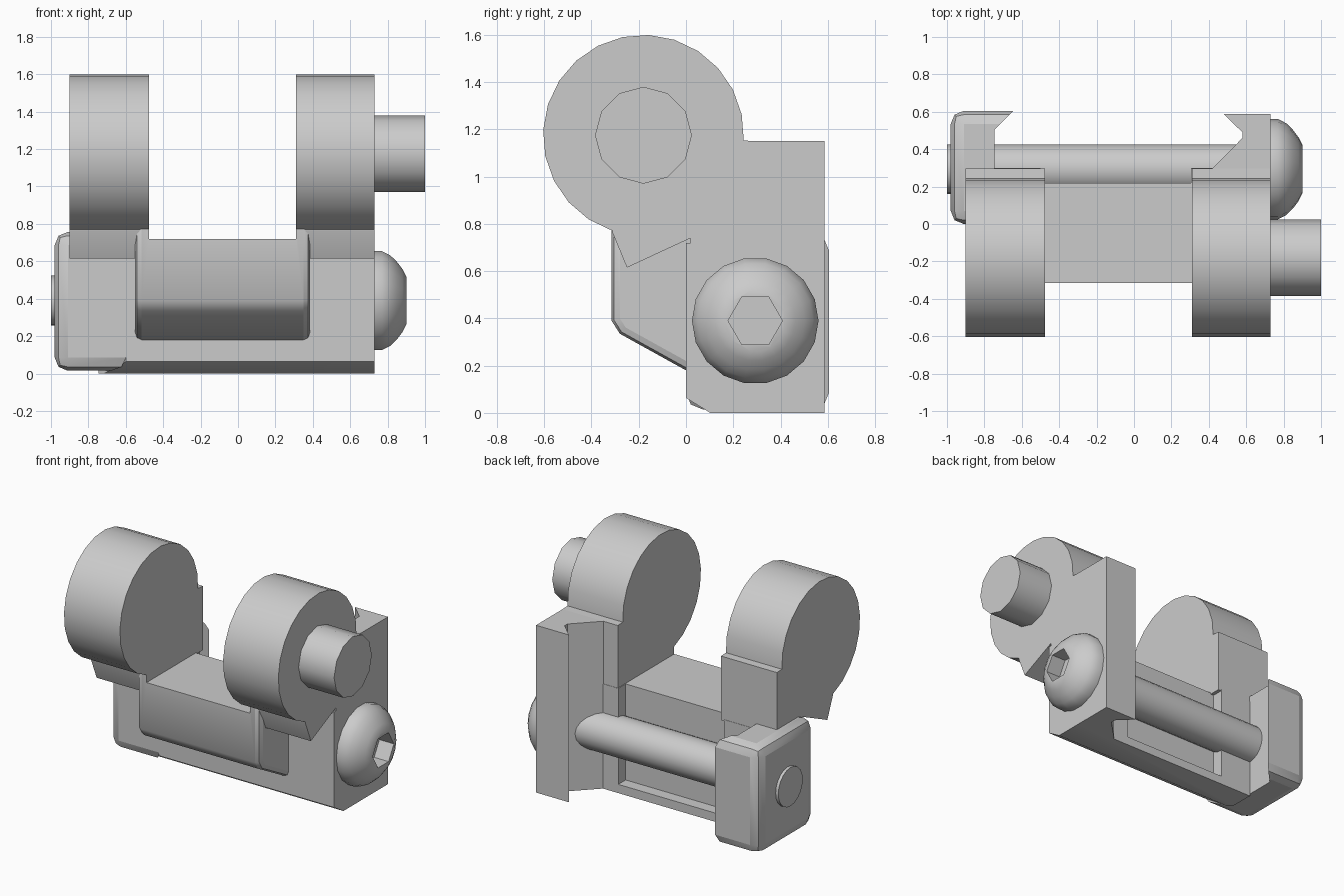
import bpy, bmesh
from math import sin, cos, pi, radians

if "Cube" in bpy.data.objects:
    bpy.data.objects.remove(bpy.data.objects["Cube"])


def finish(name, bm, angle=35):
    bmesh.ops.recalc_face_normals(bm, faces=bm.faces)
    me = bpy.data.meshes.new(name)
    bm.to_mesh(me)
    bm.free()
    ob = bpy.data.objects.new(name, me)
    bpy.context.collection.objects.link(ob)
    smooth(ob, angle)
    return ob


def activate(ob):
    bpy.ops.object.select_all(action='DESELECT')
    ob.select_set(True)
    bpy.context.view_layer.objects.active = ob


def smooth(ob, angle=35):
    activate(ob)
    bpy.ops.object.shade_smooth_by_angle(angle=radians(angle))


def prism(name, pts, axis, a, b, angle=35):
    """Extrude a profile: (y, z) points along x, or (x, y) points along z."""
    bm = bmesh.new()
    place = (lambda p, t: (t, *p)) if axis == 'x' else (lambda p, t: (*p, t))
    ends = [[bm.verts.new(place(p, t)) for p in pts] for t in (a, b)]
    for ring in ends:
        bm.faces.new(ring)
    n = len(pts)
    for i in range(n):
        j = (i + 1) % n
        bm.faces.new((ends[0][i], ends[0][j], ends[1][j], ends[1][i]))
    return finish(name, bm, angle)


def circle(cy, cz, r, n):
    return [(cy + r * cos(2 * pi * i / n), cz + r * sin(2 * pi * i / n)) for i in range(n)]


def box(name, x0, x1, y0, y1, z0, z1):
    return prism(name, [(x0, y0), (x1, y0), (x1, y1), (x0, y1)], 'z', z0, z1)


def bevel(ob, width, segments=2):
    m = ob.modifiers.new("bevel", 'BEVEL')
    m.width, m.segments, m.limit_method, m.angle_limit = width, segments, 'ANGLE', radians(50)
    activate(ob)
    bpy.ops.object.modifier_apply(modifier=m.name)


def boolean(ob, tool, op='DIFFERENCE'):
    m = ob.modifiers.new("bool", 'BOOLEAN')
    m.operation, m.object, m.solver = op, tool, 'EXACT'
    activate(ob)
    bpy.ops.object.modifier_apply(modifier=m.name)
    bpy.data.objects.remove(tool)
    smooth(ob)


# Two disc lugs with their support blocks
CY, CZ, R = -0.18, 1.175, 0.425
arc = [(CY + R * cos(t), CZ + R * sin(t)) for t in [radians(-3 + 15 * i) for i in range(18)]]
lug = arc + [(-0.31, 0.76), (-0.25, 0.615), (0.02, 0.74), (0.02, 0.71), (0.298, 0.71), (0.298, 1.15)]
prism("left_lug", lug, 'x', -0.9, -0.475, 25)
prism("right_lug", lug, 'x', 0.31, 0.73, 25)
prism("pivot_pin", circle(CY, CZ, 0.205, 12), 'x', 0.7, 1.0)

# Base plate with a slanted left end, chamfered lower edge and rear recess
base = prism("base_plate", [(0.73, 0), (-0.6, 0), (-0.725, 0.11), (-0.745, 0.13),
                            (-0.745, 0.3), (0.73, 0.3)], 'z', 0, 0.72)
boolean(base, prism("cut", [(-0.1, 0.125), (-0.1, -0.1), (0.265, -0.1)], 'x', -2, 2))
boolean(base, box("cut", -0.5, 0.305, 0.22, 0.5, 0.06, 1.0))

# Fixed jaw: vertical dovetail column
prism("fixed_jaw", [(0.42, 0.298), (0.58, 0.46), (0.58, 0.49), (0.48, 0.587),
                    (0.73, 0.587), (0.73, 0.298)], 'z', 0, 1.15, 20)

# Front bulge with bevelled sides, lowered between the lugs
bulge = prism("front_bulge", [(0.1, 0.18), (0, 0.18), (-0.28, 0.335), (-0.315, 0.39),
                              (-0.315, 0.86), (0.1, 0.86)], 'x', -0.55, 0.385)
bevel(bulge, 0.035)
boolean(bulge, box("cut", -0.475, 0.31, -1, 1, 0.72, 1.2))

# Moving jaw: rounded block trimmed to the dovetail profile
jaw = box("moving_jaw", -0.98, -0.3, 0.0, 0.605, 0.015, 0.757)
bevel(jaw, 0.07)
boolean(jaw, prism("cut", [(-1.2, -0.2), (-0.6, -0.2), (-0.6, 0), (-0.745, 0.13), (-0.745, 0.505),
                           (-0.62, 0.63), (-1.2, 0.63)], 'z', -0.2, 1), 'INTERSECT')

# Clamp rod
BY, BZ = 0.293, 0.39
prism("clamp_rod", circle(BY, BZ, 0.133, 20), 'x', -1.0, 0.75)

# Domed bolt head with hex socket
bm = bmesh.new()
N = 18
rings = []
for x, r in [(0.72, 0.268), (0.77, 0.268), (0.815, 0.245), (0.85, 0.21), (0.88, 0.17), (0.9, 0.13)]:
    rings.append([bm.verts.new((x, y, z)) for y, z in circle(BY, BZ, r, N)])
for p, q in zip(rings, rings[1:]):
    for i in range(N):
        j = (i + 1) % N
        bm.faces.new((p[i], p[j], q[j], q[i]))
bm.faces.new(rings[0])
bm.faces.new(rings[-1])
head = finish("bolt_head", bm)
boolean(head, prism("cut", circle(BY, BZ, 0.115, 6), 'x', 0.79, 1.2))
